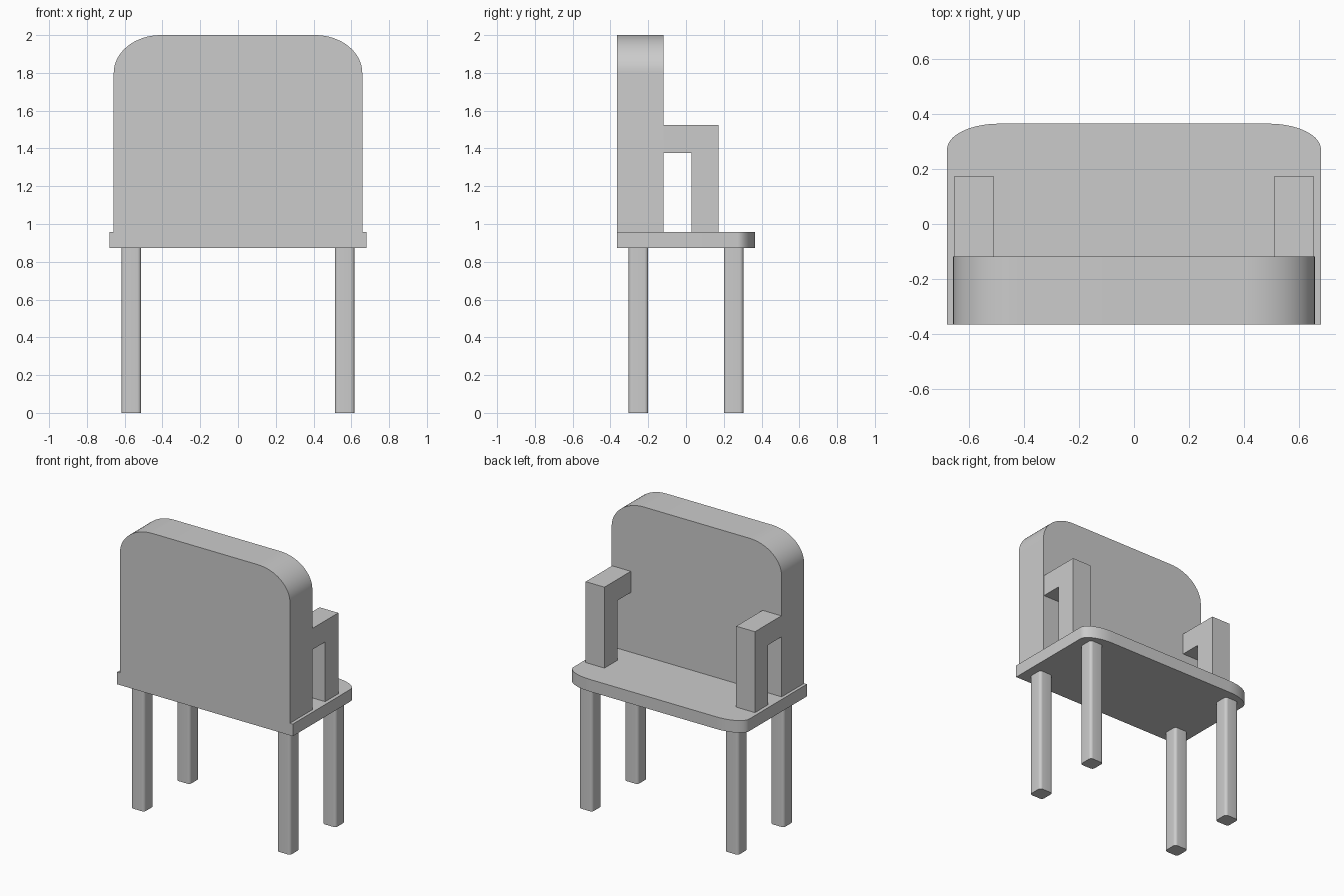
import bpy
import bmesh
from math import sin, cos, pi
from mathutils import Vector

cube = bpy.data.objects.get("Cube")
if cube:
    bpy.data.objects.remove(cube, do_unlink=True)

grey = bpy.data.materials.new("plain grey")
grey.use_nodes = True
grey.diffuse_color = (0.6, 0.6, 0.6, 1)
grey.node_tree.nodes["Principled BSDF"].inputs["Base Color"].default_value = (0.6, 0.6, 0.6, 1)


def extrude_outline(name, points, depth):
    """Extrude a closed outline of 3D points along a depth vector."""
    bm = bmesh.new()
    face = bm.faces.new([bm.verts.new(p) for p in points])
    result = bmesh.ops.extrude_face_region(bm, geom=[face], use_keep_orig=True)
    moved = [g for g in result["geom"] if isinstance(g, bmesh.types.BMVert)]
    bmesh.ops.translate(bm, verts=moved, vec=Vector(depth))
    bmesh.ops.recalc_face_normals(bm, faces=bm.faces[:])
    mesh = bpy.data.meshes.new(name)
    bm.to_mesh(mesh)
    bm.free()
    mesh.materials.append(grey)
    obj = bpy.data.objects.new(name, mesh)
    bpy.context.collection.objects.link(obj)
    bpy.ops.object.select_all(action="DESELECT")
    obj.select_set(True)
    bpy.context.view_layer.objects.active = obj
    bpy.ops.object.shade_smooth_by_angle(angle=pi / 6)
    return obj


def arc(cx, cy, rx, ry, start, steps=16):
    """Quarter ellipse, counter-clockwise from the start angle."""
    angles = [start + pi / 2 * i / steps for i in range(steps + 1)]
    return [(cx + rx * cos(a), cy + ry * sin(a)) for a in angles]


def round_topped(half_width, low, high, rx, ry):
    """Rectangle whose two upper corners are elliptical."""
    return ([(-half_width, low), (half_width, low)]
            + arc(half_width - rx, high - ry, rx, ry, 0)
            + arc(rx - half_width, high - ry, rx, ry, pi / 2))


SEAT_LOW, SEAT_TOP = 0.872, 0.957
FRONT, BACK_INNER = -0.365, -0.118

# Seat with two rounded corners
seat = round_topped(0.68, FRONT, -FRONT, 0.19, 0.093)
extrude_outline("seat", [(x, y, SEAT_LOW) for x, y in seat], (0, 0, SEAT_TOP - SEAT_LOW))

# Thick backrest with rounded top
back = round_topped(0.658, SEAT_TOP, 2.0, 0.25, 0.2)
extrude_outline("backrest", [(x, FRONT, z) for x, z in back], (0, BACK_INNER - FRONT, 0))

# Armrests: a post and a rail joined to the backrest
ARM = [(0.028, SEAT_TOP), (0.173, SEAT_TOP), (0.173, 1.523),
       (BACK_INNER, 1.523), (BACK_INNER, 1.375), (0.028, 1.375)]
for side, s in (("left", 1), ("right", -1)):
    extrude_outline(f"{side}_armrest", [(s * 0.51, y, z) for y, z in ARM], (s * 0.145, 0, 0))

# Square legs with rounded vertical edges
HALF, R = 0.052, 0.02
section = []
for i, (sx, sy) in enumerate(((1, 1), (-1, 1), (-1, -1), (1, -1))):
    section += arc(sx * (HALF - R), sy * (HALF - R), R, R, i * pi / 2, 6)
for side, cx in (("left", 0.565), ("right", -0.565)):
    for end, cy in (("front", -0.252), ("back", 0.252)):
        extrude_outline(f"{end}_{side}_leg", [(cx + x, cy + y, 0) for x, y in section],
                        (0, 0, SEAT_LOW))
